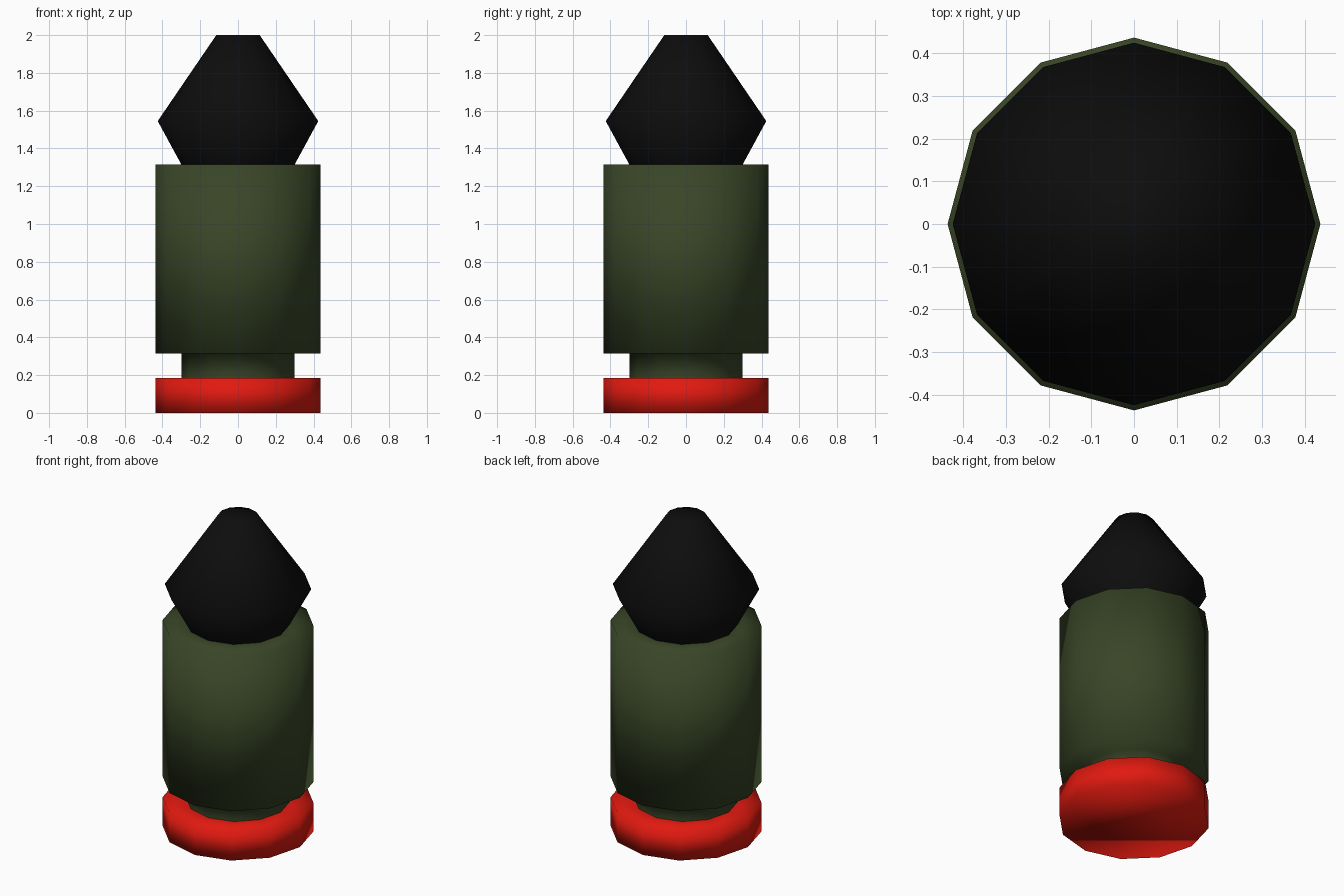
import bpy, bmesh, math

if "Cube" in bpy.data.objects:
    bpy.data.objects.remove(bpy.data.objects["Cube"])

SIDES = 12


def material(name, rgb):
    m = bpy.data.materials.new(name)
    m.diffuse_color = (*rgb, 1)
    m.use_nodes = True
    m.node_tree.nodes["Principled BSDF"].inputs["Base Color"].default_value = m.diffuse_color
    return m


def lathe(name, profile, mat, cap_bottom=False, cap_top=False, angle=None):
    """Revolve (radius, z) points, bottom to top, into a 12-sided shell."""
    bm = bmesh.new()
    rings = []
    for r, z in profile:
        rings.append([bm.verts.new((r * math.cos(2 * math.pi * i / SIDES),
                                    r * math.sin(2 * math.pi * i / SIDES), z))
                      for i in range(SIDES)])
    for a, b in zip(rings, rings[1:]):
        for i in range(SIDES):
            j = (i + 1) % SIDES
            bm.faces.new((a[i], a[j], b[j], b[i]))
    if cap_bottom:
        bm.faces.new(rings[0][::-1])
    if cap_top:
        bm.faces.new(rings[-1])
    for f in bm.faces:
        f.smooth = True
    if angle:
        for e in bm.edges:
            if len(e.link_faces) == 2 and e.calc_face_angle() > math.radians(angle):
                e.smooth = False
    mesh = bpy.data.meshes.new(name)
    bm.to_mesh(mesh)
    bm.free()
    mesh.materials.append(mat)
    ob = bpy.data.objects.new(name, mesh)
    bpy.context.collection.objects.link(ob)
    return ob


red = material("red", (0.75, 0.01, 0.005))
green = material("green", (0.04, 0.06, 0.02))
black = material("black", (0.004, 0.004, 0.004))

# Red base disc with its upper ledge
lathe("base_rim", [(0.437, 0), (0.437, 0.185), (0.30, 0.185)], red,
      cap_bottom=True)

# Narrow neck, underside ledge, casing wall and top ledge
lathe("casing", [(0.30, 0.185), (0.30, 0.315), (0.437, 0.315),
                 (0.437, 1.315), (0.30, 1.315)], green, angle=40)

# Black flared nose with a flat tip
lathe("nose", [(0.30, 1.315), (0.425, 1.545), (0.115, 2.0)], black,
      cap_top=True)
